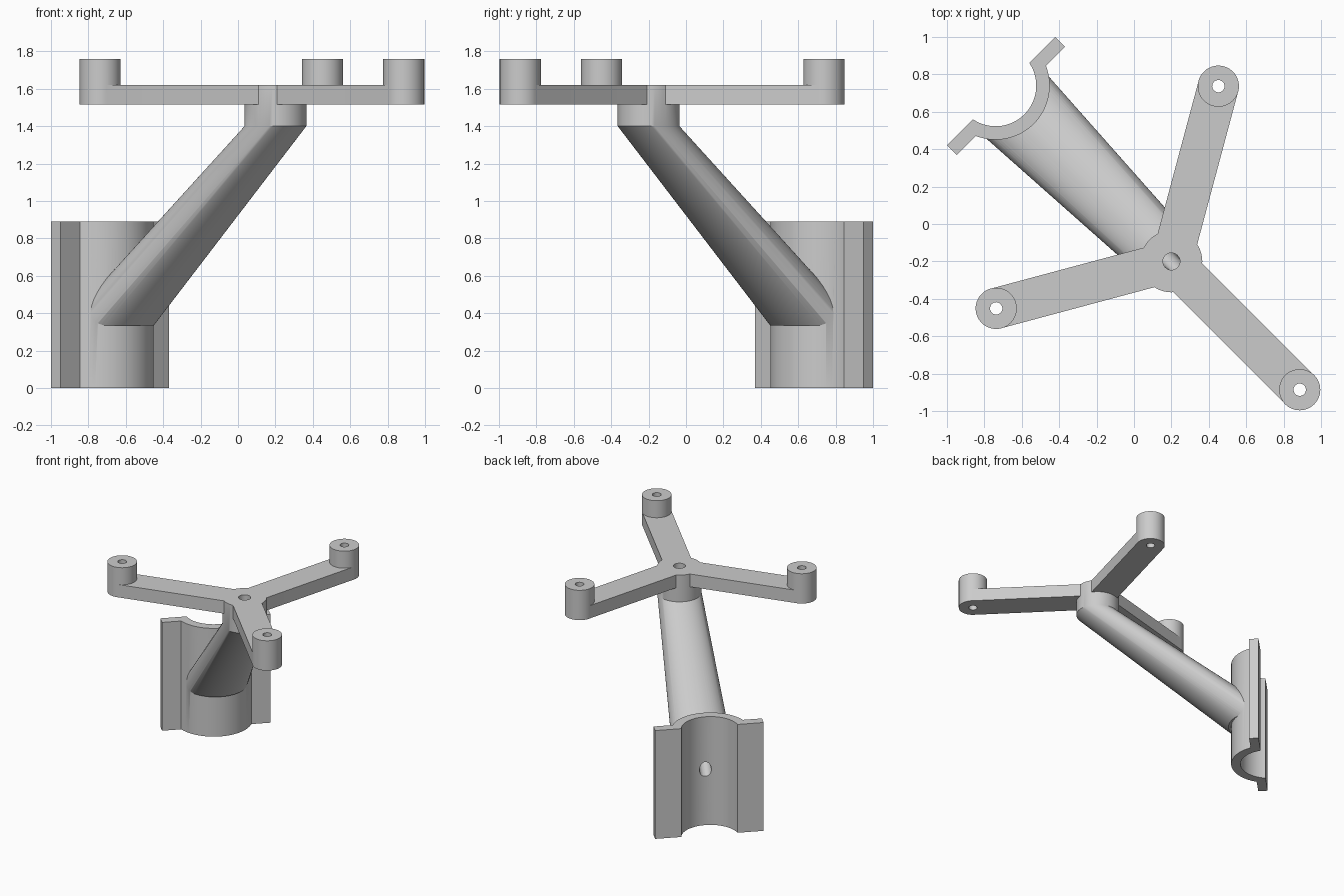
import bpy, bmesh, math
from mathutils import Matrix, Vector

if "Cube" in bpy.data.objects:
    bpy.data.objects.remove(bpy.data.objects["Cube"])

# Built with the strut running along +x, then turned 45 degrees at the end.
HUB = 0.283          # hub centre
PIPE = -1.046        # clamp pipe centre
SEG = 64

grey = bpy.data.materials.new("light_grey")
grey.diffuse_color = (0.6, 0.6, 0.6, 1)
grey.use_nodes = True
grey.node_tree.nodes["Principled BSDF"].inputs["Base Color"].default_value = grey.diffuse_color


def finish(name, bm):
    bmesh.ops.recalc_face_normals(bm, faces=bm.faces)
    me = bpy.data.meshes.new(name)
    bm.to_mesh(me)
    bm.free()
    ob = bpy.data.objects.new(name, me)
    me.materials.append(grey)
    bpy.context.collection.objects.link(ob)
    return ob


def loft(name, rings):
    """Closed solid skinned through equal-length rings of points."""
    bm = bmesh.new()
    loops = [[bm.verts.new(p) for p in r] for r in rings]
    n = len(loops[0])
    for a, b in zip(loops, loops[1:]):
        for i in range(n):
            j = (i + 1) % n
            bm.faces.new((a[i], a[j], b[j], b[i]))
    bm.faces.new(loops[0][::-1])
    bm.faces.new(loops[-1])
    return finish(name, bm)


def circle(x, y, z, r, n=SEG):
    return [(x + r * math.cos(2 * math.pi * i / n),
             y + r * math.sin(2 * math.pi * i / n), z) for i in range(n)]


def rod(name, p, q, r, n=32):
    """Cylinder between two points."""
    p, q = Vector(p), Vector(q)
    bm = bmesh.new()
    bmesh.ops.create_cone(bm, cap_ends=True, segments=n, radius1=r, radius2=r,
                          depth=(q - p).length)
    turn = (q - p).to_track_quat('Z', 'Y').to_matrix().to_4x4()
    bm.transform(Matrix.Translation((p + q) / 2) @ turn)
    return finish(name, bm)


def box(name, x0, x1, y0, y1, z0, z1):
    base = [(x0, y0), (x1, y0), (x1, y1), (x0, y1)]
    return loft(name, [[(x, y, z) for x, y in base] for z in (z0, z1)])


def combine(target, other, op):
    m = target.modifiers.new(op, 'BOOLEAN')
    m.operation, m.object, m.solver = op, other, 'EXACT'
    bpy.context.view_layer.objects.active = target
    bpy.ops.object.modifier_apply(modifier=m.name)
    bpy.data.objects.remove(other)


# Half-pipe clamp with two flat flanges
def arc(r, x_end, sign):
    a = math.acos((x_end - PIPE) / r)
    return [(PIPE + r * math.cos(sign * a * (1 - 2 * i / 40)),
             r * math.sin(sign * a * (1 - 2 * i / 40))) for i in range(41)]


back, front, wide = -1.004, -0.931, 0.41
profile = ([(back, wide), (front, wide)] + arc(0.289, front, 1)
           + [(front, -wide), (back, -wide)] + arc(0.217, back, -1))
clamp = loft("clamp", [[(x, y, z) for x, y in profile] for z in (0, 0.89)])

# Slanted tapering strut with the round hub on top
strut = loft("strut", [circle(-0.977, 0, 0.335, 0.241),
                       circle(HUB, 0, 1.40, 0.165),
                       circle(HUB, 0, 1.62, 0.165)])
combine(strut, rod("pipe_cutter", (PIPE, 0, -0.1), (PIPE, 0, 2), 0.25, SEG), 'DIFFERENCE')
combine(strut, box("back_cutter", -2, -0.97, -1, 1, 0.1, 1.3), 'DIFFERENCE')

# Three arms, each ending in a raised boss
bracket = strut
bracket.name = "bracket"
for k in range(3):
    a = k * 2 * math.pi / 3
    turn = Matrix.Translation((HUB, 0, 0)) @ Matrix.Rotation(a, 4, 'Z')
    arm = box("arm", 0, 0.97, -0.1095, 0.1095, 1.515, 1.62)
    boss = loft("boss", [circle(0.97, 0, z, 0.11) for z in (1.515, 1.76)])
    for part in (arm, boss):
        part.data.transform(turn)
        combine(bracket, part, 'UNION')
combine(bracket, clamp, 'UNION')

# Screw holes through the bosses
for k in range(3):
    a = k * 2 * math.pi / 3
    x, y = HUB + 0.97 * math.cos(a), 0.97 * math.sin(a)
    combine(bracket, rod("boss_drill", (x, y, 1.4), (x, y, 1.9), 0.033), 'DIFFERENCE')

# Screw holes through the flanges
for y in (-0.34, 0.34):
    for z in (0.115, 0.78):
        combine(bracket, rod("flange_drill", (-1.1, y, z), (-0.85, y, z), 0.033), 'DIFFERENCE')

# Cable channel: down the hub, then along the strut into the clamp
axis = Vector((HUB + 0.977, 0, 1.40 - 0.335)).normalized()
top = Vector((HUB, 0, 1.40))
combine(bracket, rod("strut_drill", top - axis * 1.55, top + axis * 0.03, 0.045), 'DIFFERENCE')
combine(bracket, rod("hub_drill", (HUB, 0, 1.39), (HUB, 0, 1.8), 0.0455), 'DIFFERENCE')

# Turn to final heading and smooth the round surfaces
bracket.data.transform(Matrix.Rotation(-math.pi / 4, 4, 'Z'))
bpy.ops.object.select_all(action='DESELECT')
bracket.select_set(True)
bpy.context.view_layer.objects.active = bracket
bpy.ops.object.shade_smooth_by_angle(angle=math.radians(30))
